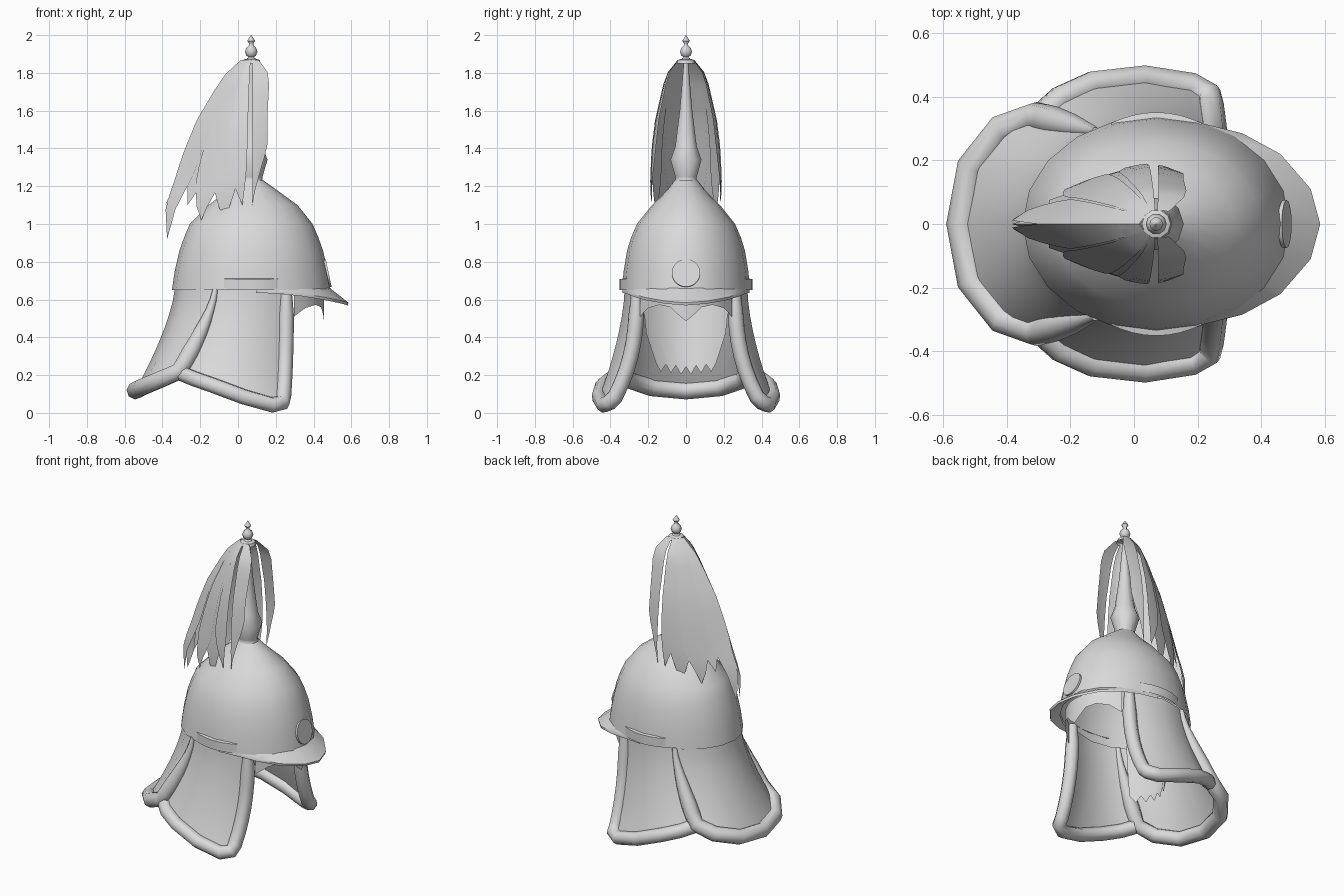
import bpy, math

if "Cube" in bpy.data.objects:
    bpy.data.objects.remove(bpy.data.objects["Cube"])

metal = bpy.data.materials.new("plain_grey")
metal.diffuse_color = (0.7, 0.7, 0.7, 1)
metal.use_nodes = True
metal.node_tree.nodes["Principled BSDF"].inputs["Base Color"].default_value = metal.diffuse_color
AX = 0.07  # x of the helmet's upright axis


def finish(ob, angle=50):
    ob.data.materials.clear()
    ob.data.materials.append(metal)
    bpy.ops.object.select_all(action='DESELECT')
    ob.select_set(True)
    bpy.context.view_layer.objects.active = ob
    bpy.ops.object.shade_smooth_by_angle(angle=math.radians(angle))
    return ob


def sheet(name, rows, closed=False, angle=50):
    """Skin a list of equally long point rows."""
    n = len(rows[0])
    faces = []
    for r in range(len(rows) - 1):
        for i in range(n if closed else n - 1):
            j = (i + 1) % n
            faces.append((r * n + i, r * n + j, (r + 1) * n + j, (r + 1) * n + i))
    me = bpy.data.meshes.new(name)
    me.from_pydata([p for row in rows for p in row], [], faces)
    me.validate()
    ob = bpy.data.objects.new(name, me)
    bpy.context.collection.objects.link(ob)
    return finish(ob, angle)


def rings(name, profile, n=20):
    """Stack of ellipses given as (z, x centre, x radius, y radius)."""
    return sheet(name, [[(cx + rx * math.cos(math.tau * i / n), ry * math.sin(math.tau * i / n), z)
                         for i in range(n)] for z, cx, rx, ry in profile], True)


def lathe(name, profile, n=12):
    return rings(name, [(z, AX, r, r) for z, r in profile], n)


def tube(name, pts, radius, thin_start=(), thin_end=()):
    """Round border along points; the ends may be thinned by factors."""
    cu = bpy.data.curves.new(name, 'CURVE')
    cu.dimensions = '3D'
    cu.bevel_depth = radius
    cu.bevel_resolution = 2
    cu.use_fill_caps = True
    sp = cu.splines.new('POLY')
    sp.points.add(len(pts) - 1)
    for p, co in zip(sp.points, pts):
        p.co = (*co, 1)
    for i, f in enumerate(thin_start):
        sp.points[i].radius = f
    for i, f in enumerate(thin_end):
        sp.points[len(pts) - 1 - i].radius = f
    ob = bpy.data.objects.new(name, cu)
    bpy.context.collection.objects.link(ob)
    bpy.ops.object.select_all(action='DESELECT')
    ob.select_set(True)
    bpy.context.view_layer.objects.active = ob
    bpy.ops.object.convert(target='MESH')
    return finish(bpy.context.view_layer.objects.active, 60)


def flip(pts):
    return [(x, -y, z) for x, y, z in pts]


def lerp_table(table, z):
    """Interpolate rows of (z, values...) listed from high to low z."""
    for a, b in zip(table, table[1:]):
        if z >= b[0]:
            t = (a[0] - z) / (a[0] - b[0])
            return [p + (q - p) * t for p, q in zip(a[1:], b[1:])]
    return table[-1][1:]


# Dome, spike holder, cap and finial
rings("dome", [(.65, .07, .42, .34), (.75, .07, .405, .33), (.86, .07, .38, .312), (.93, .07, .355, .29),
               (1.0, .07, .325, .26), (1.1, .08, .235, .18), (1.18, .075, .13, .1), (1.23, .07, .065, .062)])
lathe("spike", [(1.2, .08), (1.235, .058), (1.25, .06), (1.34, .086), (1.41, .06), (1.6, .035), (1.86, .012)], 10)
lathe("plume_cap", [(1.85, .05), (1.868, .045), (1.874, .03), (1.875, 0.001)], 10)
lathe("finial", [(1.87, .025), (1.877, .022), (1.883, .014), (1.892, .026), (1.912, .033), (1.932, .026),
                 (1.945, .012), (1.955, .011), (1.97, .021), (2.0, .001)], 10)

# Visor: thin brim, upper face and lower face
outer = [(.1, .335, .65), (.22, .315, .645), (.34, .285, .632), (.46, .22, .612), (.555, .11, .592), (.585, 0, .583)]
outer = outer + flip(outer[-2::-1])
inner = []
for x, y, z in outer:
    a = math.atan2(y / .335, (x - AX) / .42)
    inner.append((AX + .415 * math.cos(a), .33 * math.sin(a), .662))
sheet("visor", [inner, outer, [(x - .004, y, z - .014) for x, y, z in outer],
                [(x, y, z - .022) for x, y, z in inner]])

# Round badge on the brow
bpy.ops.mesh.primitive_cylinder_add(vertices=20, radius=.075, depth=.012, location=(.474, 0, .74),
                                    rotation=(0, math.radians(78), 0))
badge = bpy.context.object
badge.name = "badge"
finish(badge, 40)

# Side swellings of the rim, fading into the dome to the front and rear
swell = [[], [], []]
for i in range(9):
    a = math.radians(70 + 5 * i)
    g = .014 * math.cos(math.pi * (i - 4) / 8)
    for row, z, k in zip(swell, (.65, .708, .712), (g, g, -.008)):
        row.append((AX + (.418 + k) * math.cos(a), (.337 + k) * math.sin(a), z))
sheet("left_rim_swelling", swell, angle=30)
sheet("right_rim_swelling", [flip(r) for r in swell], angle=30)


# Flared flaps with rolled borders; each column has its own flare power
def flap(top, bottom, powers, steps=8):
    rows = []
    for k in range(steps + 1):
        t = k / steps
        row = []
        for a, b, p in zip(top, bottom, powers):
            f = t ** p
            row.append((a[0] + (b[0] - a[0]) * f, a[1] + (b[1] - a[1]) * f, a[2] + (b[2] - a[2]) * t))
        rows.append(row)
    return rows


side_top = [(x, y, .655) for x, y in
            ((.255, .26), (.18, .295), (.05, .325), (-.08, .305), (-.17, .26), (-.22, .22))]
side_low = [(.24, .375, .085), (.235, .405, .055), (.18, .435, .042), (.03, .458, .085), (-.13, .44, .145),
            (-.23, .395, .18), (-.29, .34, .205)]
side = flap(side_top, [side_low[0]] + side_low[2:], (2.6, 2, 1.6, 1.5, 1.5, 1.5))
side_edge = [r[0] for r in side] + side_low[1:]
for label, m in (("left", lambda p: p), ("right", flip)):
    sheet(label + "_side_flap", [m(r) for r in side])
    tube(label + "_side_flap_border", m(side_edge), .042, (.7, .85))

rear_top = [(x, y, .655) for x, y in ((-.12, .29), (-.2, .255), (-.29, .15), (-.335, 0))]
rear_low = [(-.31, .337, .22), (-.415, .30, .175), (-.51, .18, .135), (-.543, 0, .118)]
rear = flap(rear_top + flip(rear_top[-2::-1]), rear_low + flip(rear_low[-2::-1]), [1.4] * 7)
sheet("rear_flap", rear)
fade = (.3, .4, .5, .65, .8, .9)
tube("rear_flap_border", [r[0] for r in rear] + list(rear[-1][1:-1]) + [r[-1] for r in rear[::-1]], .047, fade, fade)

# Inner lining: ragged neck panel and pointed brow strip
N = 12
neck_top, neck_mid, neck_low = [], [], []
for i in range(N + 1):
    v = 2 * i / N - 1
    bow = .08 * v * v
    neck_top.append((-.25 + bow * 1.4, .235 * v, .655))
    neck_mid.append((-.21 + bow, .21 * v, .42))
    neck_low.append((-.18 + bow, .16 * v, .245 - .045 * (i % 2) + .02 * abs(v)))
sheet("neck_lining", [neck_top, neck_mid, neck_low])

drops = [(0, .485), (8, .52), (16, .56), (28, .572), (42, .555), (54, .51)]
drops = [(-a, z) for a, z in drops[:0:-1]] + drops
brow = []
for a, z in drops:
    c, s = math.cos(math.radians(a)), math.sin(math.radians(a))
    brow.append([(AX + .385 * c, .3 * s, .65), (AX + .385 * c, .3 * s, z)])
sheet("brow_lining", [[b[0] for b in brow], [b[1] for b in brow]])

# Plume envelope by height: back reach, front reach, half width
ENV = [(1.87, .05, .035, .04), (1.85, .09, .08, .075), (1.75, .165, .095, .115), (1.55, .28, .085, .16),
       (1.4, .34, .085, .178), (1.2, .41, .055, .187), (1.1, .455, .03, .18), (.92, .46, .0, .165)]


def plume_point(u, z, lift):
    back, front, wide = lerp_table(ENV, z)
    x = AX - back * u if u >= 0 else AX + front * -u / .28
    y = wide * (1 - min(1, abs(u)) ** 1.8)
    return (AX + (x - AX) * lift, y * lift, z)


# Plume strands: (front edge, rear edge, tip position, tip height, taper start)
STRANDS = [(-.28, -.02, -.05, 1.1, .6), (.06, .32, .1, 1.1, .7), (.18, .5, .3, 1.02, .75),
           (.38, .72, .56, 1.02, .72), (.58, .9, .74, 1.1, .7), (.74, 1.0, .94, .92, .55), (.88, 1.0, 1.0, 1.1, .7)]
for i, (u0, u1, ut, zt, start) in enumerate(STRANDS):
    rows = []
    for k in range(13):
        t = k / 12
        z = 1.868 + (zt - 1.868) * t
        taper = 0 if t < start else ((t - start) / (1 - start)) ** 1.2
        a, b = u0 + (ut - u0) * taper, u1 + (ut - u1) * taper
        lift = 1 + .03 * (i % 2)
        rows.append([plume_point(a + (b - a) * w / 2, z, lift) for w in range(3)])
    sheet("plume_strand_left", rows)
    sheet("plume_strand_right", [flip(r) for r in rows])
